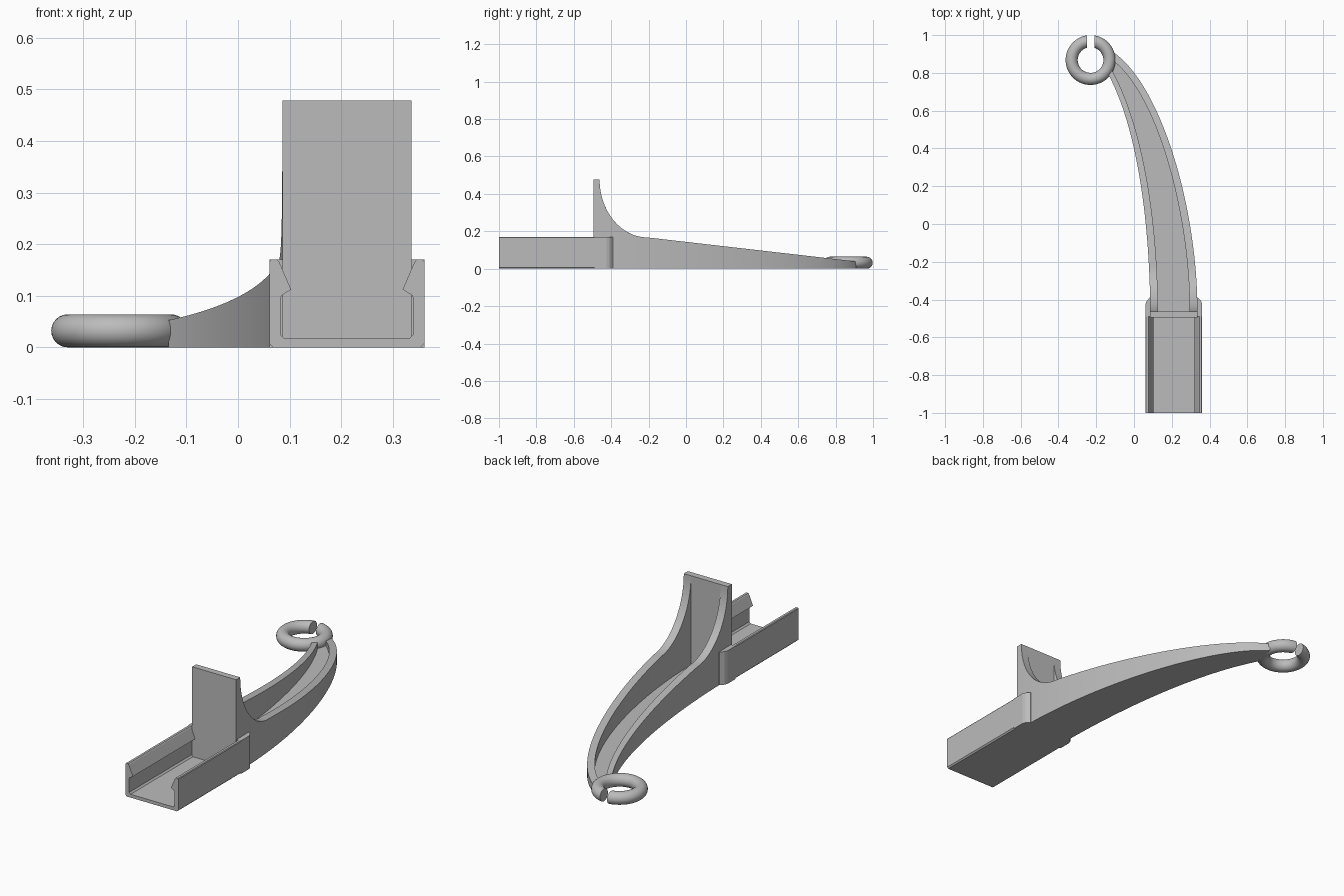
import bpy, bmesh, math
from mathutils import Vector
from mathutils.geometry import interpolate_bezier

cube = bpy.data.objects.get("Cube")
if cube:
    bpy.data.objects.remove(cube, do_unlink=True)

grey = bpy.data.materials.new("plain_grey")
grey.use_nodes = True
colour = (0.5, 0.5, 0.5, 1)
grey.diffuse_color = colour
grey.node_tree.nodes["Principled BSDF"].inputs["Base Color"].default_value = colour

MID = 0.211          # centre line of the clip
HALF = 0.125         # half width of the arm at the clip
PLATE_BACK = -0.462
TOP = 0.478


def loft(name, sections, smooth=35):
    """Skin a list of closed sections and cap both ends."""
    bm = bmesh.new()
    rings = [[bm.verts.new(p) for p in s] for s in sections]
    n = len(rings[0])
    for a, b in zip(rings, rings[1:]):
        for i in range(n):
            j = (i + 1) % n
            bm.faces.new((a[i], a[j], b[j], b[i]))
    bm.faces.new(rings[0])
    bm.faces.new(rings[-1])
    bmesh.ops.recalc_face_normals(bm, faces=bm.faces)
    mesh = bpy.data.meshes.new(name)
    bm.to_mesh(mesh)
    bm.free()
    mesh.materials.append(grey)
    obj = bpy.data.objects.new(name, mesh)
    bpy.context.collection.objects.link(obj)
    bpy.ops.object.select_all(action="DESELECT")
    obj.select_set(True)
    bpy.context.view_layer.objects.active = obj
    bpy.ops.object.shade_smooth_by_angle(angle=math.radians(smooth))
    return obj


# Snap-in channel: half profile (offset from centre, height), mirrored
half = [(0.143, 0), (0.150, 0.007), (0.150, 0.166), (0.147, 0.17),
        (0.135, 0.17), (0.131, 0.165), (0.108, 0.112), (0.126, 0.101),
        (0.129, 0.095), (0.129, 0.025), (0.121, 0.017)]
profile = half + [(-x, z) for x, z in reversed(half)]
loft("clip_channel", [[(MID + x, y, z) for x, z in profile]
                      for y in (-1, -0.48)], 10)

# Cheeks that blend the channel into the arm
cheek = [(0.115, -0.49), (0.150, -0.49), (0.150, -0.425),
         (0.144, -0.408), (0.128, -0.39), (0.115, -0.39)]
for side, name in ((1, "left_cheek"), (-1, "right_cheek")):
    loft(name, [[(MID + side * x, y, z) for x, y in cheek] for z in (0, 0.17)], 10)

# Upright stop plate
plate = [(MID - HALF, 0), (MID + HALF, 0), (MID + HALF, TOP), (MID - HALF, TOP)]
loft("upright_plate", [[(x, y, z) for x, z in plate] for y in (-0.495, PLATE_BACK)])


# Tapering curved arm with a trough between two walls
def rim_height(y):
    bend = -0.205
    if y < bend:
        u = min(1, (bend - y) / (bend - PLATE_BACK))
        return TOP - 0.311 * math.sqrt(1 - u * u)
    return 0.167 - 0.115 * (y - bend)


def bezier(points, t):
    pts = [Vector(p) for p in points]
    while len(pts) > 1:
        pts = [a.lerp(b, t) for a, b in zip(pts, pts[1:])]
    return pts[0]


outer_path = [(MID + HALF, PLATE_BACK), (0.335, 0.1), (0.14, 0.74), (-0.11, 0.91)]
inner_path = [(MID - HALF, PLATE_BACK), (0.083, 0), (0.02, 0.5), (-0.135, 0.79)]
STEPS = 64
FLOOR = 0.02
sections = []
for i in range(STEPS + 1):
    t = (i / STEPS) ** 1.8
    a, b = bezier(outer_path, t), bezier(inner_path, t)
    wall = min(0.33, 0.041 / (a - b).length)
    c, d = a.lerp(b, wall), b.lerp(a, wall)
    ha, hb, hc, hd = (rim_height(p.y) for p in (a, b, c, d))
    sections.append([(p.x, p.y, z) for p, z in (
        (a, 0), (a, ha), (c, hc), (c, FLOOR),
        (d, FLOOR), (d, hd), (b, hb), (b, 0))])
loft("curved_arm", sections, 25)

# Open ring at the tip, cut with parallel faces
CX, CY, MAJOR, TUBE, GAP = -0.23, 0.868, 0.1, 0.032, 0.02
SEG, SIDES = 64, 24
sections = []
for i in range(SEG + 1):
    start = math.asin(GAP / MAJOR)
    ang = start + (2 * math.pi - 2 * start) * i / SEG
    section = []
    for k in range(SIDES):
        v = 2 * math.pi * k / SIDES
        r = MAJOR + TUBE * math.cos(v)
        x, y = r * math.sin(ang), r * math.cos(ang)
        if i in (0, SEG):
            x = GAP if i == 0 else -GAP
            y = math.sqrt(r * r - GAP * GAP)
        section.append((CX + x, CY + y, TUBE + TUBE * math.sin(v)))
    sections.append(section)
loft("open_ring", sections, 40)
